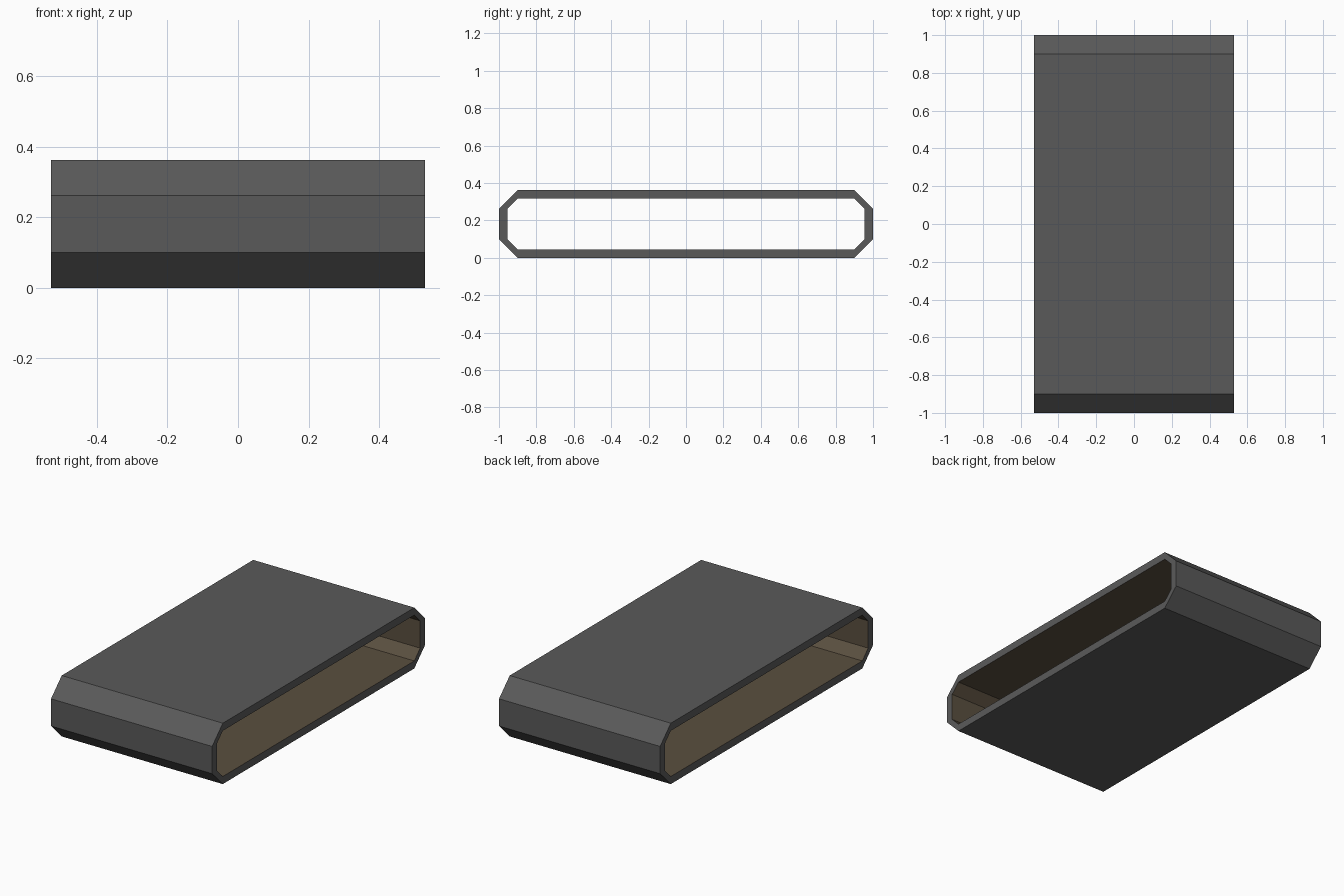
import bpy, bmesh

if "Cube" in bpy.data.objects:
    bpy.data.objects.remove(bpy.data.objects["Cube"])

HALF_X, HALF_Y, HEIGHT = 0.53, 1.0, 0.362
CHAMFER, WALL = 0.1, 0.045


def material(name, rgb):
    m = bpy.data.materials.new(name)
    m.diffuse_color = (*rgb, 1.0)
    m.use_nodes = True
    m.node_tree.nodes["Principled BSDF"].inputs["Base Color"].default_value = m.diffuse_color
    return m


def profile(inset):
    """Chamfered rectangle in y/z; inset moves the sides in, keeping the corner breaks."""
    y0, y1 = HALF_Y - CHAMFER, HALF_Y - inset
    zc = HEIGHT / 2
    z0, z1 = zc - CHAMFER, zc - inset
    quarter = [(y1, z0), (y0, z1)]
    pts = quarter + [(-y, z) for y, z in reversed(quarter)]
    pts += [(-y, -z) for y, z in pts]
    return [(y, z + zc) for y, z in pts]


# Open-ended chamfered sleeve: four rings of eight points, joined in a closed loop
bm = bmesh.new()
rings = []
for x, inset in ((-HALF_X, 0), (HALF_X, 0), (HALF_X, WALL), (-HALF_X, WALL)):
    rings.append([bm.verts.new((x, y, z)) for y, z in profile(inset)])
for k in range(4):
    a, b = rings[k], rings[(k + 1) % 4]
    for i in range(8):
        j = (i + 1) % 8
        face = bm.faces.new((a[i], a[j], b[j], b[i]))
        face.material_index = 1 if k == 2 else 0   # lining on the inside
bmesh.ops.recalc_face_normals(bm, faces=bm.faces)

mesh = bpy.data.meshes.new("sleeve")
bm.to_mesh(mesh)
bm.free()
mesh.materials.append(material("dark grey shell", (0.102, 0.102, 0.102)))
mesh.materials.append(material("brown lining", (0.102, 0.078, 0.050)))
sleeve = bpy.data.objects.new("sleeve", mesh)
bpy.context.collection.objects.link(sleeve)
